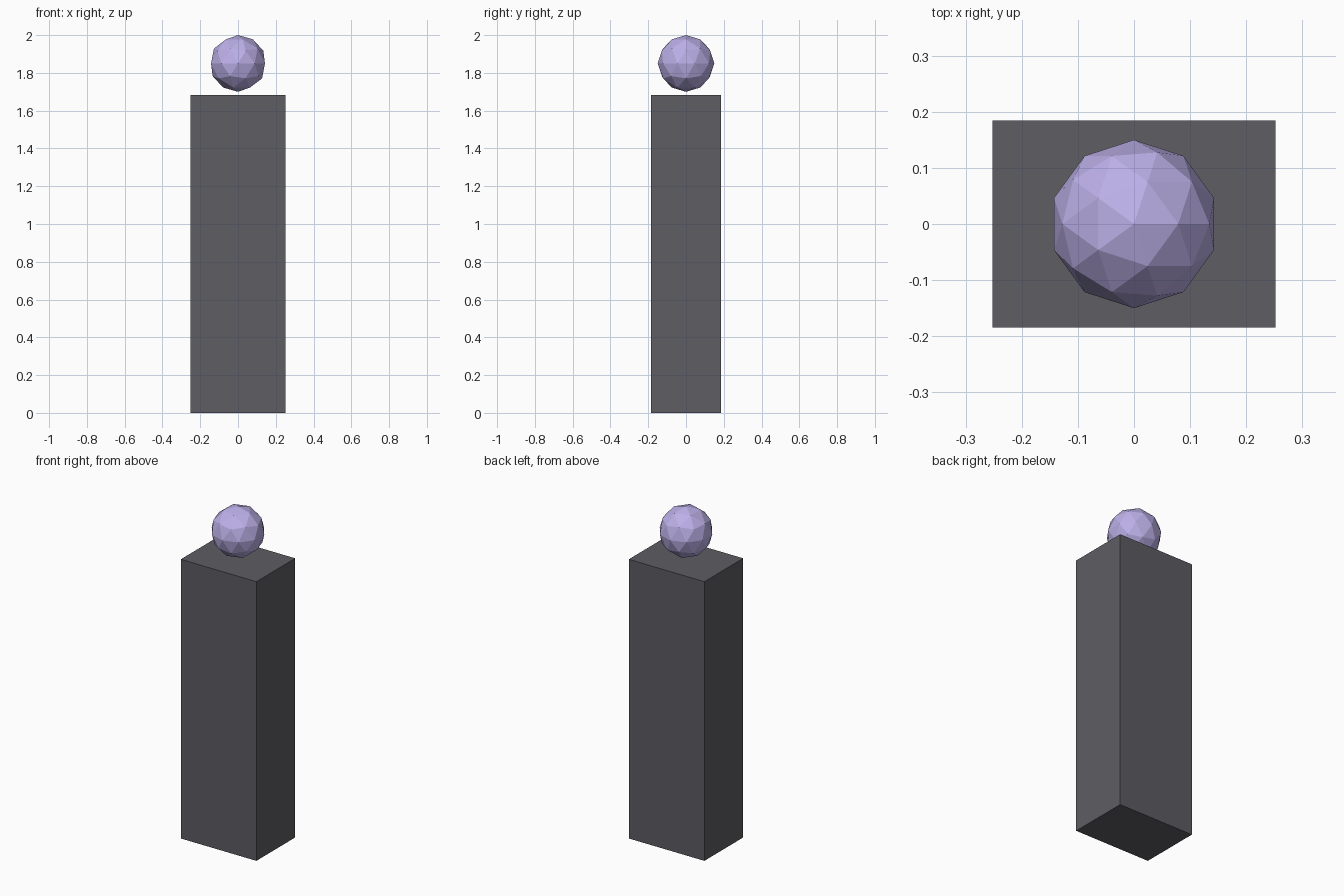
import bpy

if "Cube" in bpy.data.objects:
    bpy.data.objects.remove(bpy.data.objects["Cube"])


def paint(obj, name, color):
    mat = bpy.data.materials.new(name)
    mat.diffuse_color = (*color, 1.0)
    mat.use_nodes = True
    mat.node_tree.nodes["Principled BSDF"].inputs["Base Color"].default_value = mat.diffuse_color
    obj.data.materials.append(mat)


# Tall block standing on the ground
W, D, H = 0.504, 0.369, 1.682
bpy.ops.mesh.primitive_cube_add(size=1, location=(0, 0, H / 2))
body = bpy.context.object
body.name = "body_block"
body.scale = (W, D, H)
bpy.ops.object.transform_apply(location=False, rotation=False, scale=True)
paint(body, "dark_grey", (0.11, 0.11, 0.125))

# Faceted ball floating just above the block
R = 0.15
bpy.ops.mesh.primitive_ico_sphere_add(subdivisions=2, radius=R, location=(0, 0, 2 - R))
head = bpy.context.object
head.name = "head_ball"
paint(head, "lavender", (0.50, 0.43, 0.80))
